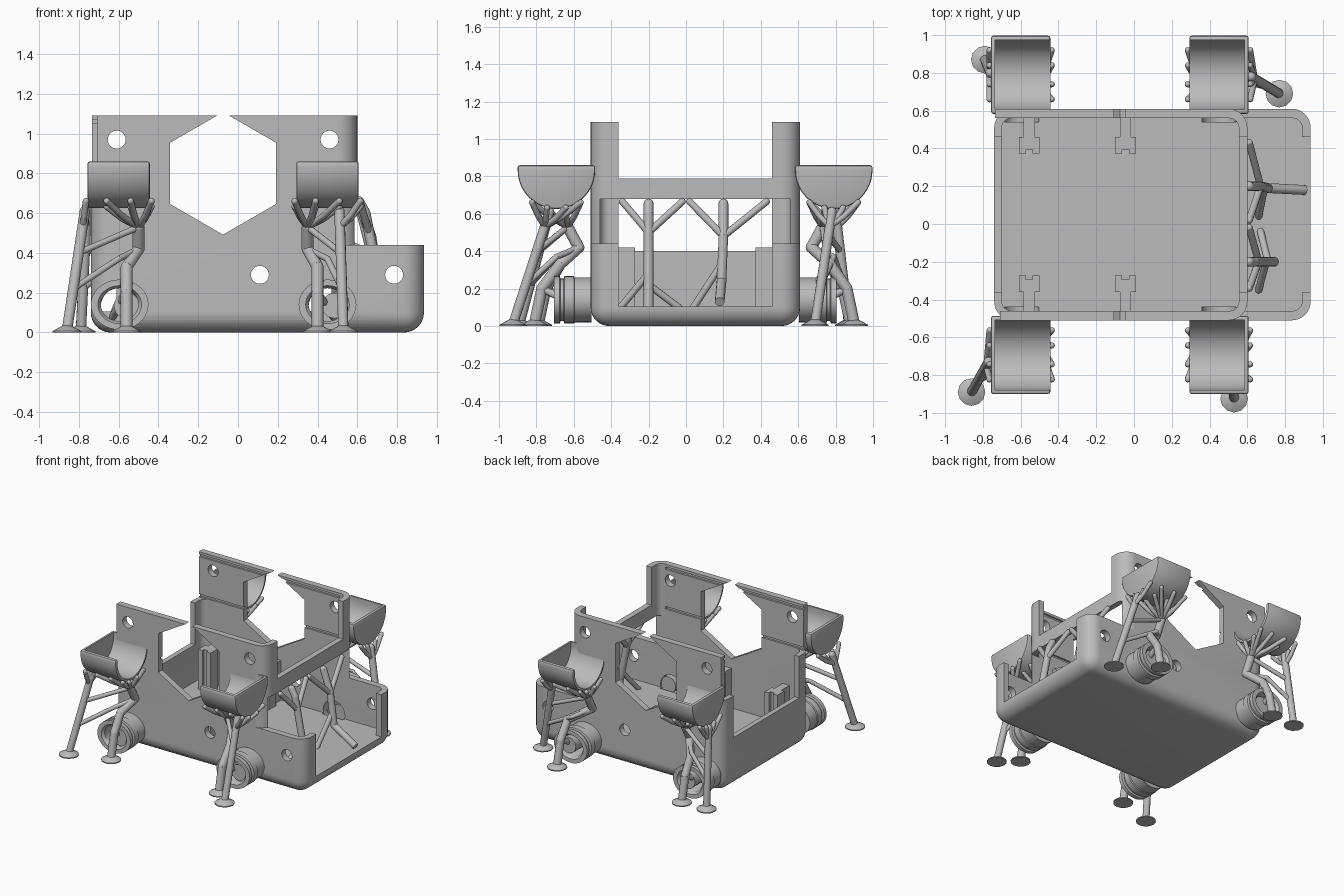
import bpy, bmesh, math
from mathutils import Vector, Matrix

cube = bpy.data.objects.get("Cube")
if cube:
    bpy.data.objects.remove(cube, do_unlink=True)

GREY = bpy.data.materials.new("plain grey")
GREY.use_nodes = True
GREY.diffuse_color = (0.5, 0.5, 0.5, 1)
GREY.node_tree.nodes["Principled BSDF"].inputs["Base Color"].default_value = (0.5, 0.5, 0.5, 1)
MID = 0.05  # y of the mirror plane of the tray


def finish(bm, name):
    bmesh.ops.recalc_face_normals(bm, faces=bm.faces)
    me = bpy.data.meshes.new(name)
    bm.to_mesh(me)
    bm.free()
    me.materials.append(GREY)
    ob = bpy.data.objects.new(name, me)
    bpy.context.collection.objects.link(ob)
    return ob


def select(ob):
    bpy.ops.object.select_all(action='DESELECT')
    ob.select_set(True)
    bpy.context.view_layer.objects.active = ob


def smooth(ob):
    select(ob)
    bpy.ops.object.shade_smooth_by_angle(angle=math.radians(35))
    return ob


def add_box(bm, lo, hi, upright=0, bottom=0):
    """Box between two corners with rounded upright and bottom edges."""
    lo, hi = Vector(lo), Vector(hi)
    m = Matrix.Translation((lo + hi) / 2) @ Matrix.Diagonal((*(hi - lo), 1))
    vs = bmesh.ops.create_cube(bm, size=1, matrix=m)["verts"]
    edges = {e for v in vs for e in v.link_edges}
    picked = []
    for e in edges:
        a, b = e.verts[0].co, e.verts[1].co
        if (upright and abs(a.z - b.z) > 1e-5) or (bottom and max(a.z, b.z) < lo.z + 1e-5):
            picked.append(e)
    if picked:
        bmesh.ops.bevel(bm, geom=picked, offset=upright or bottom, segments=8,
                        profile=0.5, affect='EDGES')


def box(name, *args, **kw):
    bm = bmesh.new()
    add_box(bm, *args, **kw)
    return finish(bm, name)


def prism(name, outline, axis, start, end):
    """Extrude a 2D outline along x (outline is y,z) or along y (outline is x,z)."""
    bm = bmesh.new()
    put = (lambda p: (start, *p)) if axis == 'X' else (lambda p: (p[0], start, p[1]))
    f = bm.faces.new([bm.verts.new(put(p)) for p in outline])
    new = bmesh.ops.extrude_face_region(bm, geom=[f])["geom"]
    shift = Vector((end - start, 0, 0)) if axis == 'X' else Vector((0, end - start, 0))
    bmesh.ops.translate(bm, vec=shift, verts=[g for g in new if isinstance(g, bmesh.types.BMVert)])
    return finish(bm, name)


def arc(cx, cz, r, n, first=0.0, sweep=2 * math.pi, closed=True):
    k = n if closed else n - 1
    return [(cx + r * math.cos(first + sweep * i / k), cz + r * math.sin(first + sweep * i / k))
            for i in range(n)]


def combine(ob, other, op='DIFFERENCE'):
    other.hide_render = True
    mod = ob.modifiers.new("cut", 'BOOLEAN')
    mod.operation, mod.solver, mod.object = op, 'EXACT', other
    select(ob)
    bpy.ops.object.modifier_apply(modifier=mod.name)
    bpy.data.objects.remove(other, do_unlink=True)


def add_rod(bm, a, b, r, r2=None):
    a, b = Vector(a), Vector(b)
    d = b - a
    m = Matrix.Translation((a + b) / 2) @ d.to_track_quat('Z', 'Y').to_matrix().to_4x4()
    bmesh.ops.create_cone(bm, cap_ends=True, segments=12, radius1=r,
                          radius2=r if r2 is None else r2, depth=d.length, matrix=m)


def add_path(bm, points, r):
    for a, b in zip(points, points[1:]):
        add_rod(bm, a, b, r)
    for p in points[1:]:
        bmesh.ops.create_uvsphere(bm, u_segments=12, v_segments=8, radius=r,
                                  matrix=Matrix.Translation(p))


# Tray: low long base joined with the tall body, then hollowed out
tray = box("tray", (-.74, -.51, 0), (.935, .61, .44), upright=.1, bottom=.1)
combine(tray, box("tall_body", (-.74, -.51, .2), (.6, .61, 1.09), upright=.1), 'UNION')
combine(tray, box("lower_hollow", (-.7, -.46, .105), (.89, .56, .68), upright=.05))
combine(tray, box("upper_hollow", (-.7, -.46, .6), (.555, .56, 1.3), upright=.05))
for lo, hi in (((.5, -.36, .79), (1.1, .46, 1.3)),
               ((.8, -.36, .105), (1.1, .46, .6)),
               ((-.9, -.36, .4), (-.65, .46, 1.3)),
               ((-.9, -.6, .73), (-.6, .7, 1.3))):
    combine(tray, box("end_notch", lo, hi))
# square upper wall ends, and the grooves along the inside of the long walls
for x, y in ((-.71, -.51), (-.735, .56)):
    combine(tray, box("wall_end", (x, y, .73), (-.59, y + .05, 1.09)), 'UNION')
for z in (.735, 1.05):
    combine(tray, box("groove_cut", (-.9, -.475, z), (.5, .575, z + .02)))

# Hexagon window and round holes through both long walls
combine(tray, prism("hexagon_cut", arc(-.075, .8, .308, 6, math.pi / 2), 'Y', -1, 1))
for x, z in ((-.61, .97), (.46, .97), (.11, .29), (.785, .29)):
    combine(tray, prism("hole_cut", arc(x, z, .045, 24), 'Y', -1, 1))
WHEELS = (-.595, .45)
for x in WHEELS:
    for y in (-.56, .54):
        combine(tray, prism("hub_cut", arc(x, .13, .095, 32), 'Y', y, y + .12))
smooth(tray)

# T-shaped clips standing inside the tray
for side in (-1, 1):
    bm = bmesh.new()
    for x in (-.555, -.045):
        parts = ((-.03, .03, .40, .512), (-.055, .055, .345, .41),
                 (-.055, -.018, .322, .345), (.018, .055, .322, .345))
        for x0, x1, d0, d1 in parts:
            ya, yb = sorted((MID + side * d0, MID + side * d1))
            add_box(bm, (x + x0, ya, .1), (x + x1, yb, .42))
    finish(bm, "front_clips" if side < 0 else "back_clips")

# Hollow flanged wheel spools on the long walls
PROFILE = ((.095, 0), (.138, 0), (.138, .09), (.145, .095), (.145, .145), (.13, .15),
           (.13, .165), (.145, .17), (.145, .2), (.11, .2), (.095, .18))
for side in (-1, 1):
    for x in WHEELS:
        bm = bmesh.new()
        n = 36
        rings = []
        for i in range(n):
            c, s = math.cos(2 * math.pi * i / n), math.sin(2 * math.pi * i / n)
            rings.append([bm.verts.new((x + r * c, MID + side * (.555 + d), .14 + .87 * r * s))
                          for r, d in PROFILE])
        for i in range(n):
            a, b = rings[i], rings[(i + 1) % n]
            for j in range(len(PROFILE)):
                k = (j + 1) % len(PROFILE)
                bm.faces.new((a[j], a[k], b[k], b[j]))
        # off-centre hub pin that meets the rim
        add_rod(bm, (x + .035, MID + side * .52, .135), (x + .035, MID + side * .73, .135), .065)
        smooth(finish(bm, "wheel_spool"))

# Half-round buckets, closed on the outer end, with their branching stands
#          x     y     main foot     second foot     top of main leg
STANDS = ((-.6, -.693, (-.86, -.89), (-.56, -.79), (-.77, -.73)),
          (.45, -.693, (.53, -.925), (.4, -.81), (.51, -.73)),
          (-.6, .79, (-.79, .87), (-.58, .88), (-.76, .80)),
          (.45, .79, (.77, .69), (.5, .9), (.62, .78)))


def half_round(cy, r, top, base):
    return [(cy + r, top)] + arc(cy, base, r, 25, 0, -math.pi, False) + [(cy - r, top)]


for cx, cy, foot_a, foot_b, top_a in STANDS:
    sx, sy = math.copysign(1, cx), math.copysign(1, cy)
    bucket = prism("bucket", half_round(cy, .207, .86, .833), 'X', cx - .157, cx + .157)
    select(bucket)
    mod = bucket.modifiers.new("soft_edges", 'BEVEL')
    mod.width, mod.segments = .012, 2
    bpy.ops.object.modifier_apply(modifier=mod.name)
    combine(bucket, prism("bucket_hollow", half_round(cy, .185, .95, .833), 'X',
                          cx + sx * .135, cx - sx * .3))
    smooth(bucket)

    bm = bmesh.new()
    for f in (foot_a, foot_b):
        add_rod(bm, (*f, 0), (*f, .008), .073)
        add_rod(bm, (*f, .008), (*f, .035), .07, .022)
    # straight main leg and kneed second leg
    a0, a1 = Vector((*foot_a, .01)), Vector((*top_a, .61))
    bx, by = foot_b
    kx = cx - sx * .1
    knee = Vector((kx, cy - sy * .12, .42))
    crown = Vector((kx, cy - sy * .06, .53))
    stem = Vector((bx, by - sy * .04, .2))
    add_path(bm, (a0, a1), .026)
    add_path(bm, ((bx, by, .01), stem, (bx, cy - sy * .02, .33), knee, crown), .03)
    # cross braces
    add_path(bm, (a0.lerp(a1, .35), (cx, cy, .37), knee), .016)
    add_path(bm, (a0.lerp(a1, .65), crown), .016)
    add_path(bm, (stem, (cx + sx * .03, cy - sy * .17, .08)), .02)
    # twigs that fan out under the bucket
    for dx in (-.165, -.06, .06, .165):
        for dy in (-.13, -.05, .05, .13):
            tip = Vector((cx + dx, cy + dy, .615 + abs(dy) * .35))
            root = a0.lerp(a1, .87) if dx * sx > 0.1 else crown
            add_path(bm, (root, root.lerp(tip, .5) - Vector((0, 0, .01)), tip), .016)
    smooth(finish(bm, "bucket_stand"))

# Tree-shaped props below the end beam
bm = bmesh.new()
add_path(bm, ((.74, -.2, .1), (.64, -.2, .6), (.61, -.2, .655)), .026)
for a, b in (((.66, -.2, .5), (.61, -.34, .665)), ((.66, -.2, .5), (.61, -.02, .665)),
             ((.7, -.2, .28), (.66, -.35, .1)), ((.71, -.2, .22), (.67, -.04, .1))):
    add_path(bm, (a, b), .019)
smooth(finish(bm, "front_tree_prop"))

bm = bmesh.new()
add_path(bm, ((.905, .18, .13), (.71, .19, .24), (.67, .2, .48), (.61, .2, .655)), .026)
for a, b in (((.67, .2, .48), (.61, .02, .665)), ((.67, .2, .48), (.61, .43, .665)),
             ((.69, .19, .33), (.66, .04, .1))):
    add_path(bm, (a, b), .019)
smooth(finish(bm, "back_tree_prop"))
